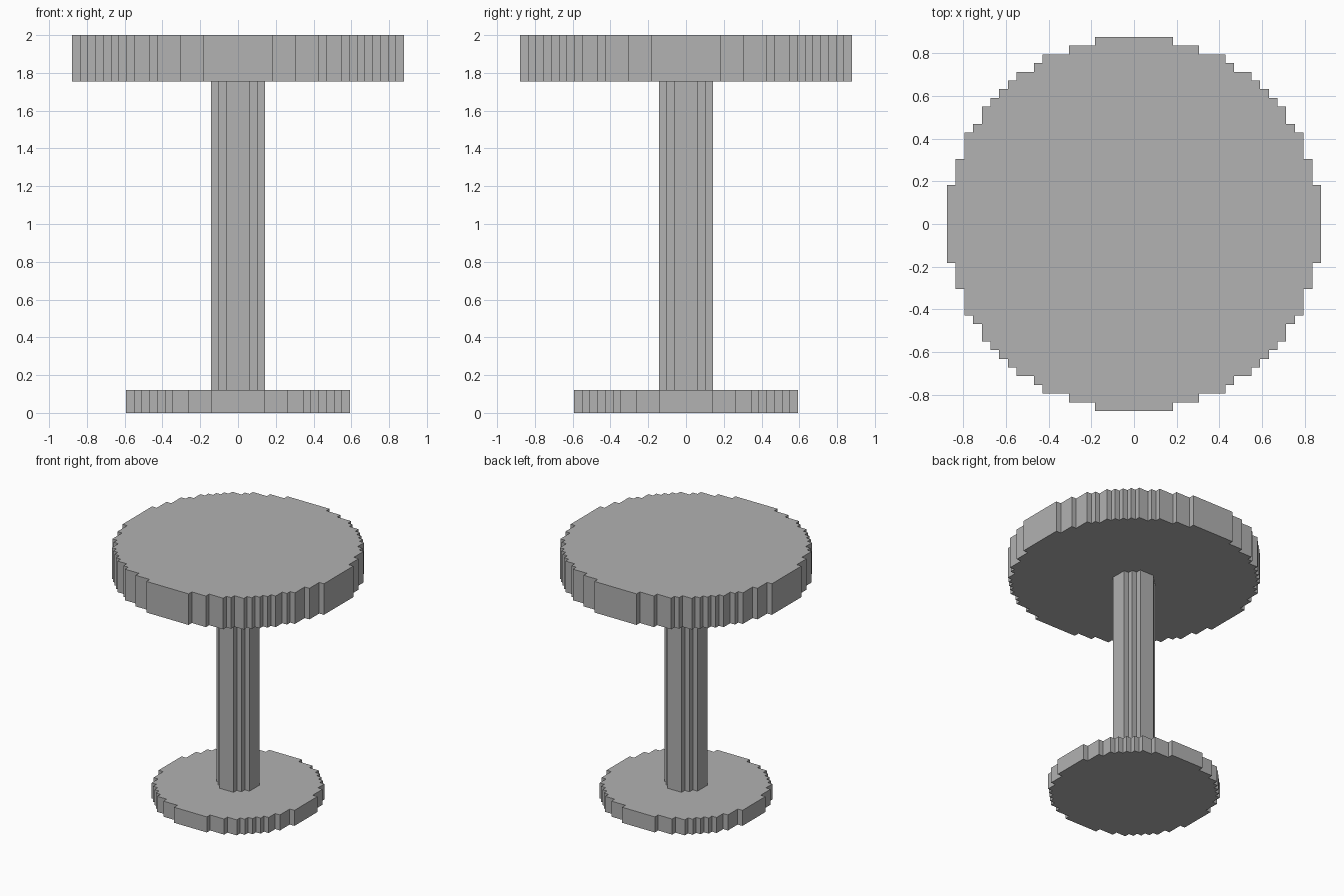
import bpy
import bmesh
from math import floor, sqrt

cube = bpy.data.objects.get("Cube")
if cube:
    bpy.data.objects.remove(cube, do_unlink=True)

U = 2 / 49  # size of one block; the whole table is 49 blocks tall

grey = bpy.data.materials.new("plain_grey")
grey.use_nodes = True
colour = (0.445, 0.445, 0.445, 1)
grey.diffuse_color = colour
grey.node_tree.nodes["Principled BSDF"].inputs["Base Color"].default_value = colour


def stepped_outline(n):
    """Outline of a disc made of square blocks, n blocks either side of the centre."""
    side = []
    for j in range(-n, n + 1):
        half = floor(sqrt((n + 0.5) ** 2 - j * j)) + 0.5
        if side and side[-1][0] == half:
            side[-1] = (half, j + 0.5)  # extend a straight run
        else:
            side += [(half, j - 0.5), (half, j + 0.5)]
    return side + [(-x, y) for x, y in reversed(side)]


def blocky_disc(name, n, bottom, top):
    """Extrude the stepped outline between two heights given in blocks."""
    bm = bmesh.new()
    base = bm.faces.new([bm.verts.new((x * U, y * U, bottom * U))
                         for x, y in stepped_outline(n)])
    cap = bmesh.ops.extrude_face_region(bm, geom=[base], use_keep_orig=True)["geom"]
    bmesh.ops.translate(bm, vec=(0, 0, (top - bottom) * U),
                        verts=[g for g in cap if isinstance(g, bmesh.types.BMVert)])
    bmesh.ops.recalc_face_normals(bm, faces=bm.faces)
    mesh = bpy.data.meshes.new(name)
    bm.to_mesh(mesh)
    bm.free()
    mesh.materials.append(grey)
    bpy.context.collection.objects.link(bpy.data.objects.new(name, mesh))


# Foot, column and round top
blocky_disc("base", 14, 0, 3)
blocky_disc("column", 3, 3, 43)
blocky_disc("table_top", 21, 43, 49)
